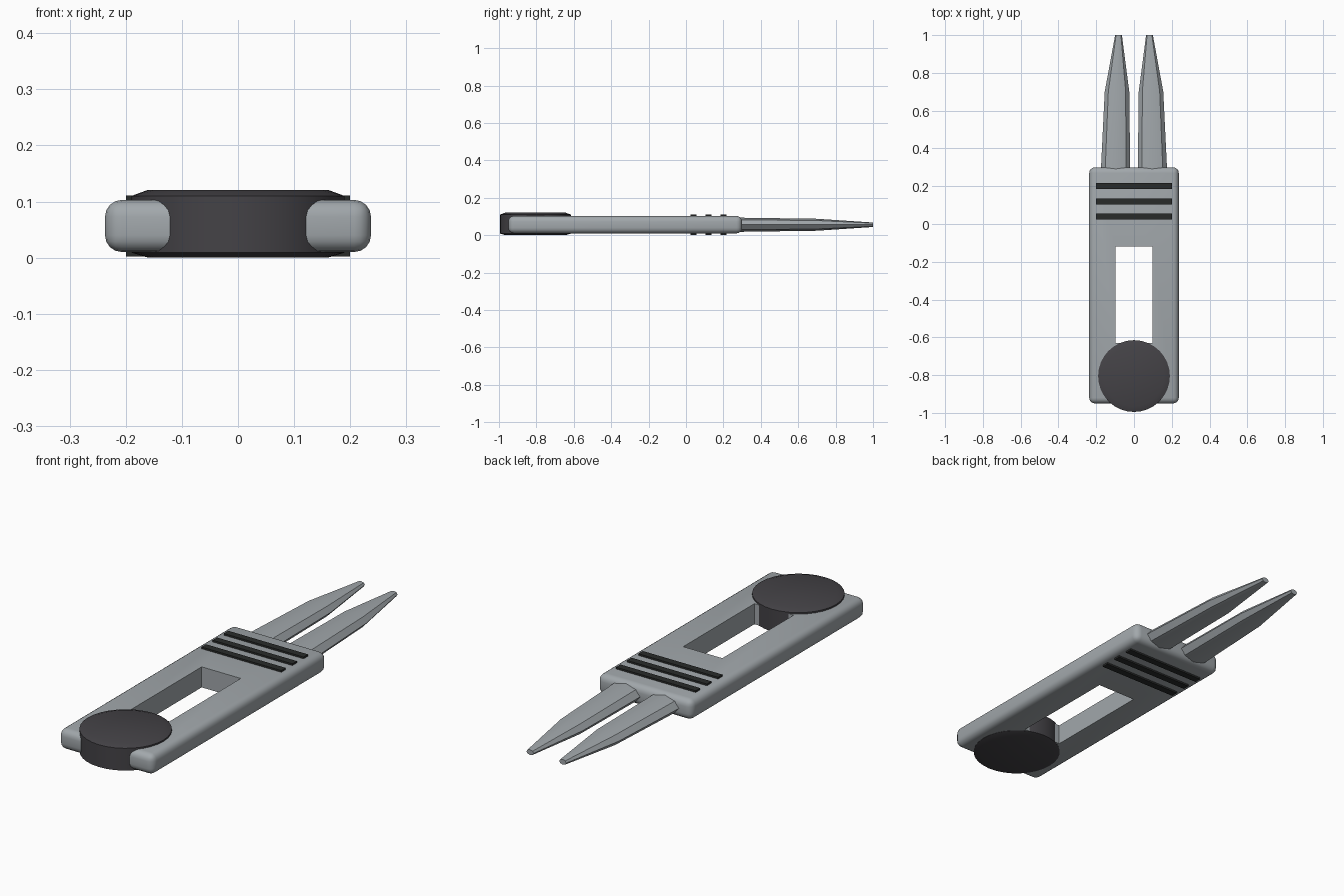
import bpy, bmesh
from math import cos, sin, pi, radians
from mathutils import Vector

cube = bpy.data.objects.get("Cube")
if cube:
    bpy.data.objects.remove(cube, do_unlink=True)

MID_Z = 0.056


def material(name, rgb):
    m = bpy.data.materials.new(name)
    m.use_nodes = True
    m.diffuse_color = (*rgb, 1)
    m.node_tree.nodes["Principled BSDF"].inputs["Base Color"].default_value = (*rgb, 1)
    return m


METAL = material("brushed grey", (0.36, 0.39, 0.41))
DARK = material("charcoal", (0.058, 0.055, 0.062))
BLACK = material("stripe black", (0.022, 0.024, 0.023))


def add_object(name, bm, mat):
    bmesh.ops.recalc_face_normals(bm, faces=bm.faces)
    mesh = bpy.data.meshes.new(name)
    bm.to_mesh(mesh)
    bm.free()
    mesh.materials.append(mat)
    ob = bpy.data.objects.new(name, mesh)
    bpy.context.collection.objects.link(ob)
    return ob


def select(ob):
    bpy.ops.object.select_all(action='DESELECT')
    ob.select_set(True)
    bpy.context.view_layer.objects.active = ob


def smooth(ob):
    select(ob)
    bpy.ops.object.shade_smooth_by_angle(angle=radians(30))


def box(name, lo, hi, mat):
    lo, hi = Vector(lo), Vector(hi)
    bm = bmesh.new()
    bmesh.ops.create_cube(bm, size=1)
    bmesh.ops.scale(bm, vec=hi - lo, verts=bm.verts)
    bmesh.ops.translate(bm, vec=(lo + hi) / 2, verts=bm.verts)
    return add_object(name, bm, mat)


def loft(name, rings, mat):
    """Skin a stack of equal point rings and cap both ends."""
    bm = bmesh.new()
    loops = [[bm.verts.new(p) for p in ring] for ring in rings]
    n = len(loops[0])
    for a, b in zip(loops, loops[1:]):
        for i in range(n):
            j = (i + 1) % n
            bm.faces.new((a[i], a[j], b[j], b[i]))
    bm.faces.new(loops[0])
    bm.faces.new(loops[-1])
    ob = add_object(name, bm, mat)
    smooth(ob)
    return ob


# Handle plate with rounded edges and a long slot
handle = box("handle", (-0.237, -0.95, 0.01), (0.237, 0.30, 0.103), METAL)
slot = box("slot_cutter", (-0.098, -0.63, -0.1), (0.098, -0.12, 0.2), METAL)
slot.hide_render = True
bevel = handle.modifiers.new("rounding", 'BEVEL')
bevel.width, bevel.segments = 0.03, 4
cut = handle.modifiers.new("slot", 'BOOLEAN')
cut.operation, cut.object, cut.solver = 'DIFFERENCE', slot, 'EXACT'
select(handle)
for mod in ("rounding", "slot"):
    bpy.ops.object.modifier_apply(modifier=mod)
bpy.data.objects.remove(slot, do_unlink=True)
smooth(handle)

# Round marker with shallow chamfers on both faces
SIDES = 32
profile = [(0.16, 0.0), (0.19, 0.009), (0.19, 0.11), (0.16, 0.121)]
loft("marker_disc",
     [[(r * cos(2 * pi * i / SIDES), -0.805 + r * sin(2 * pi * i / SIDES), z)
       for i in range(SIDES)] for r, z in profile], DARK)

# Grip stripes standing slightly proud of both faces
for k in range(3):
    y = 0.04 + 0.08 * k
    box(f"grip_stripe_{k + 1}", (-0.2, y - 0.016, 0.002), (0.2, y + 0.016, 0.111), BLACK)

# Tapered eight-sided prongs: y, centre x, half width, half height
sections = [(0.27, 0.098, 0.078, 0.038), (0.70, 0.090, 0.065, 0.032),
            (1.0, 0.082, 0.018, 0.012)]
for side, name in ((1, "left_prong"), (-1, "right_prong")):
    loft(name, [[(side * (cx + w * cos(i * pi / 4)), y, MID_Z + h * sin(i * pi / 4))
                 for i in range(8)] for y, cx, w, h in sections], METAL)
